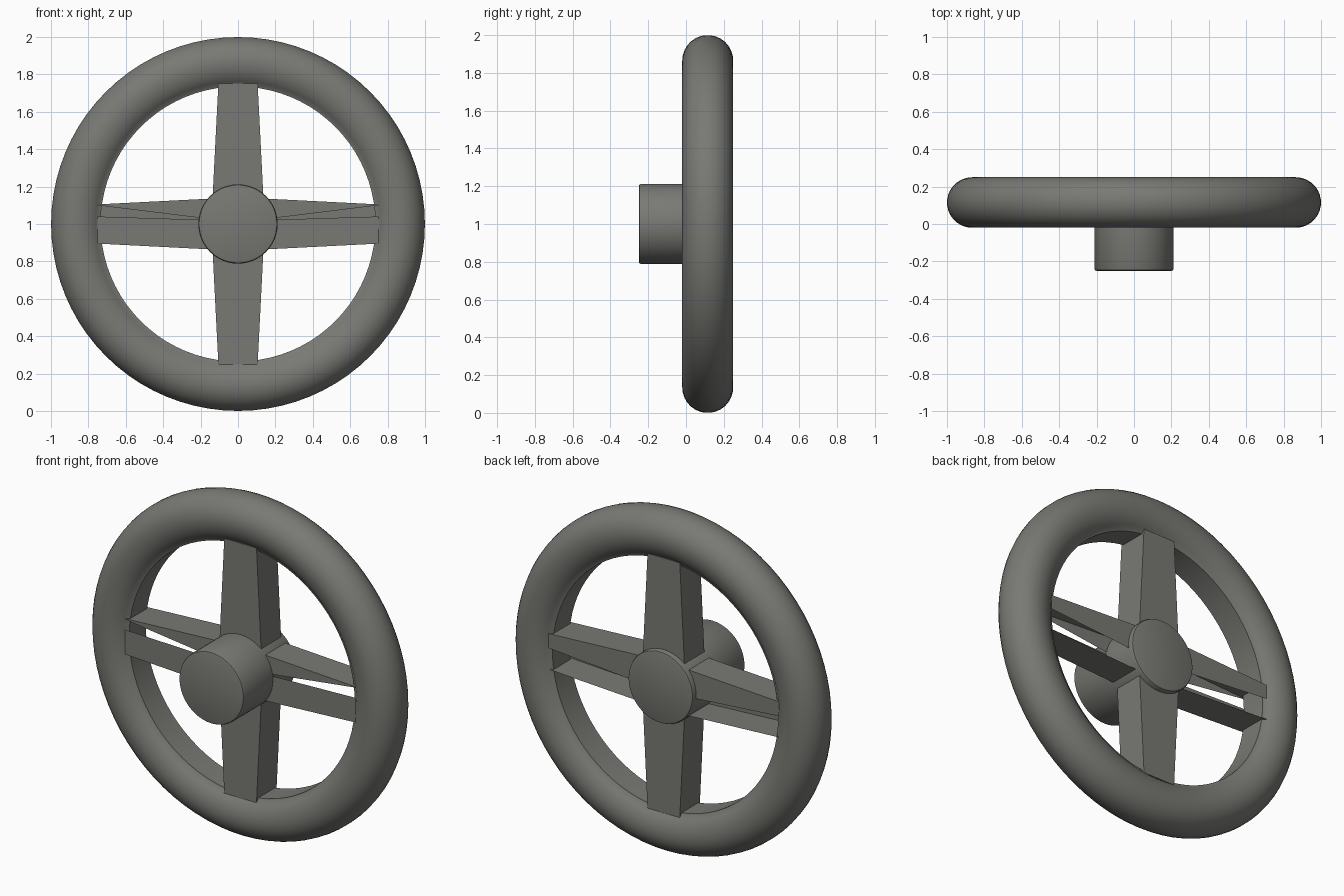
import bpy, bmesh, math
from mathutils import Matrix

if "Cube" in bpy.data.objects:
    bpy.data.objects.remove(bpy.data.objects["Cube"])

grey = bpy.data.materials.new("warm_grey")
grey.diffuse_color = (0.19, 0.19, 0.175, 1)
grey.use_nodes = True
grey.node_tree.nodes["Principled BSDF"].inputs["Base Color"].default_value = grey.diffuse_color


def make(name, bm, smooth=None):
    mesh = bpy.data.meshes.new(name)
    bm.to_mesh(mesh)
    bm.free()
    ob = bpy.data.objects.new(name, mesh)
    bpy.context.collection.objects.link(ob)
    mesh.materials.append(grey)
    if smooth:
        bpy.ops.object.select_all(action='DESELECT')
        ob.select_set(True)
        bpy.context.view_layer.objects.active = ob
        bpy.ops.object.shade_smooth_by_angle(angle=math.radians(smooth))
    return ob


def lathe(name, profile, steps, closed, smooth):
    """Spin (radius, y) points around the wheel axis at z = 1."""
    bm = bmesh.new()
    rings = []
    for i in range(steps):
        a = 2 * math.pi * i / steps
        rings.append([bm.verts.new((r * math.cos(a), y, 1 + r * math.sin(a))) for r, y in profile])
    n = len(profile)
    for i in range(steps):
        p, q = rings[i], rings[(i + 1) % steps]
        for j in range(n if closed else n - 1):
            k = (j + 1) % n
            bm.faces.new((p[j], p[k], q[k], q[j]))
    if not closed:
        bm.faces.new([r[0] for r in rings])
        bm.faces.new([r[-1] for r in rings])
    bmesh.ops.recalc_face_normals(bm, faces=bm.faces)
    return make(name, bm, smooth)


# Rim: round outside, fuller inside ending in a small lip and a flat inner wall
CY, T = 0.115, 0.135
outer = [(0.865 + T * math.cos(a), CY + T * math.sin(a))
         for a in (math.radians(-90 + 12 * i) for i in range(16))]
cut = math.acos(-0.8)
back = [(0.865 + 0.15 * math.cos(a), CY + T * math.sin(a))
        for a in (math.pi / 2 + (cut - math.pi / 2) * i / 5 for i in range(1, 6))]
back.append((0.735, CY + 0.078))
front = [(r, 2 * CY - y) for r, y in reversed(back)]
lathe("rim", outer + back + front, 80, True, 35)

# Hub with softened edges
lathe("hub", [(0.2, -0.25), (0.208, -0.247), (0.212, -0.238),
              (0.212, 0.228), (0.208, 0.237), (0.2, 0.24)], 48, False, 40)

# Spokes: tapered bars from hub to rim, upright pair solid
X0, X1, Y0, Y1 = 0.1, 0.75, 0.022, 0.208
W0, W1 = 0.138, 0.105


def half(x):
    return W0 + (W1 - W0) * (x - X0) / (X1 - X0)


for name, angle in (("upper_spoke", -90), ("lower_spoke", 90)):
    bm = bmesh.new()
    bmesh.ops.create_cube(bm, size=2)
    for v in bm.verts:
        x = X1 if v.co.x > 0 else X0
        v.co = (x, Y1 if v.co.y > 0 else Y0, half(x) * v.co.z)
    bm.transform(Matrix.Translation((0, 0, 1)) @ Matrix.Rotation(math.radians(angle), 4, 'Y'))
    bmesh.ops.recalc_face_normals(bm, faces=bm.faces)
    make(name, bm)

# Side pair is an open shell: slit in the front, lower back left open
for name, s in (("right_spoke", 1), ("left_spoke", -1)):
    bm = bmesh.new()

    def face(*pts):
        vs = [bm.verts.new((s * x, y, 1 + z)) for x, y, z in pts]
        bm.faces.new(vs if s > 0 else vs[::-1])

    a, b = W0, W1
    face((X0, Y0, a), (X1, Y0, b), (X1, Y1, b), (X0, Y1, a))          # top
    face((X0, Y1, -a), (X1, Y1, -b), (X1, Y0, -b), (X0, Y0, -a))      # bottom
    face((X0, Y0, 0.02), (X1, Y0, 0.1), (X1, Y0, b), (X0, Y0, a))     # front upper
    face((X0, Y0, -a), (X1, Y0, -b), (X1, Y0, 0.04), (X0, Y0, 0.02))  # front lower
    face((X0, Y1, a), (X1, Y1, b), (X1, Y1, 0.02), (X0, Y1, -0.03))   # back upper
    make(name, bm)
